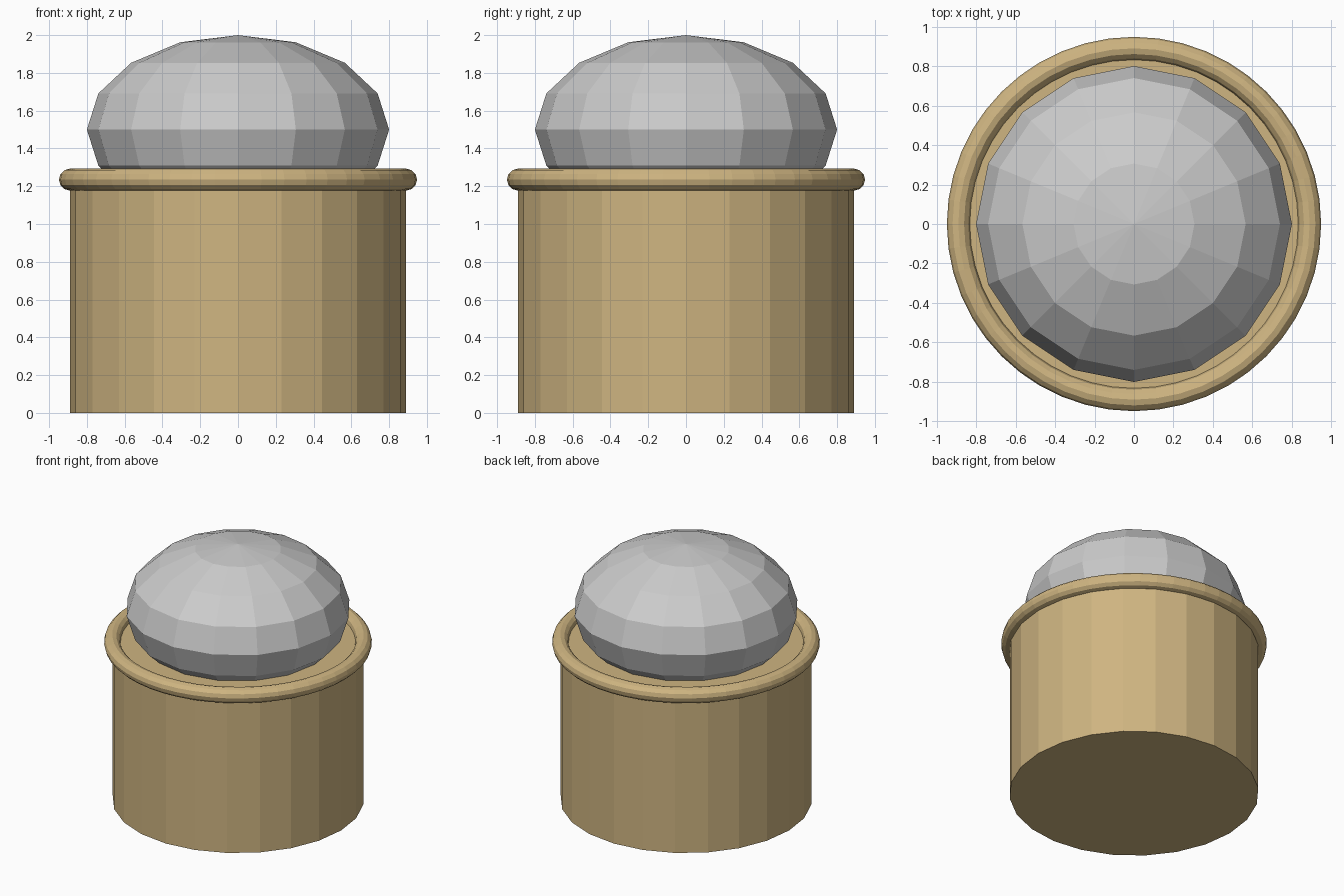
import bpy

if "Cube" in bpy.data.objects:
    bpy.data.objects.remove(bpy.data.objects["Cube"])

tan = bpy.data.materials.new("tan")
tan.diffuse_color = (0.62, 0.46, 0.22, 1)
tan.use_nodes = True
tan.node_tree.nodes["Principled BSDF"].inputs["Base Color"].default_value = tan.diffuse_color

BODY_R, BODY_H = 0.89, 1.235


def finish(name, material=None):
    obj = bpy.context.object
    obj.name = name
    if material:
        obj.data.materials.append(material)
    return obj


# Cylindrical base
bpy.ops.mesh.primitive_cylinder_add(vertices=24, radius=BODY_R, depth=BODY_H,
                                    location=(0, 0, BODY_H / 2))
finish("base", tan)

# Rounded rim around the top edge of the base
bpy.ops.mesh.primitive_torus_add(major_segments=48, minor_segments=12,
                                 major_radius=BODY_R, minor_radius=0.058,
                                 location=(0, 0, BODY_H))
finish("rim", tan)

# Flattened low-poly dome, sunk slightly into the base
bpy.ops.mesh.primitive_uv_sphere_add(segments=16, ring_count=8, radius=1,
                                     location=(0, 0, 1.5))
dome = finish("dome")
dome.scale = (0.8, 0.8, 0.5)
